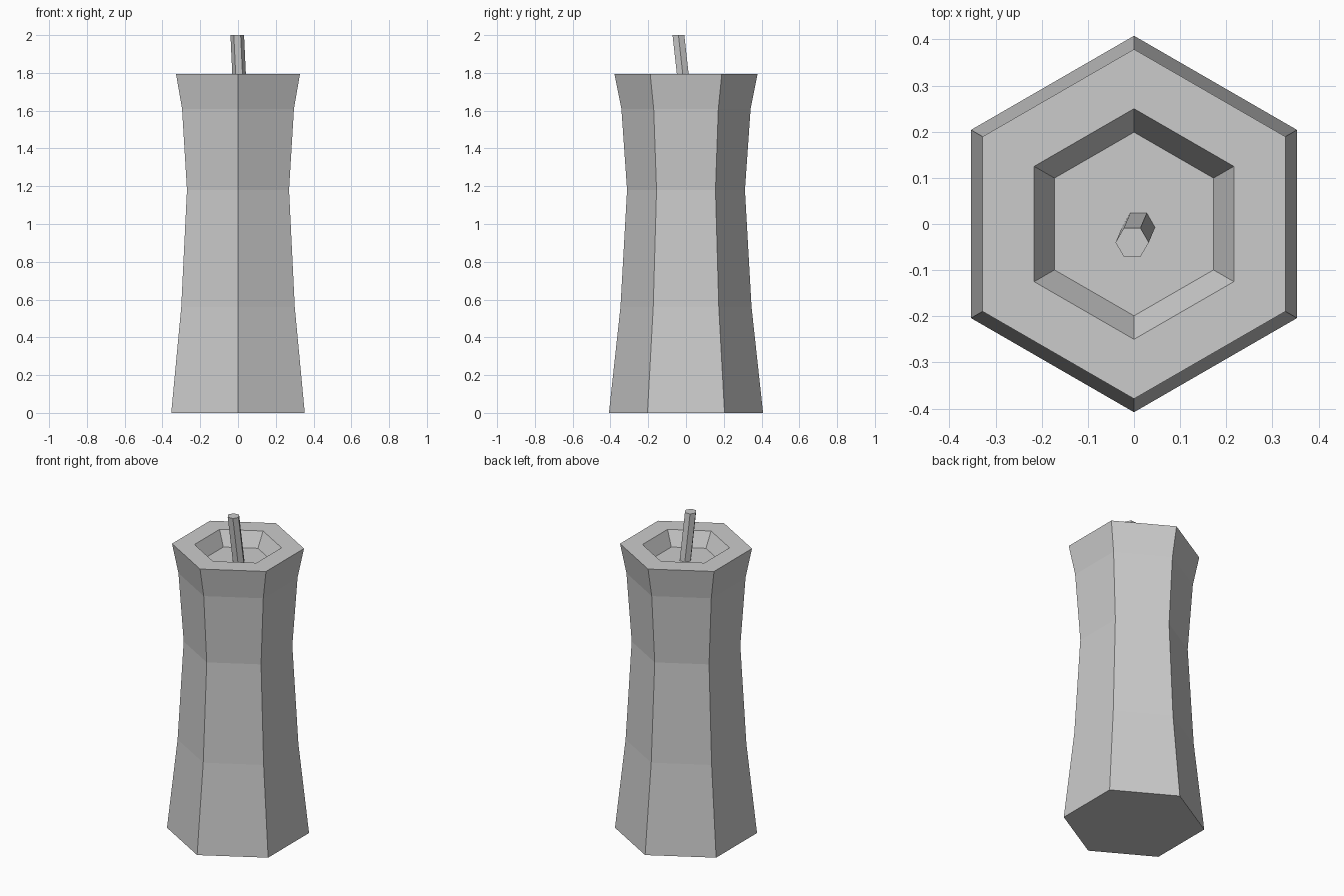
import bpy, bmesh
from math import sin, cos, pi

if "Cube" in bpy.data.objects:
    bpy.data.objects.remove(bpy.data.objects["Cube"])

SIDES = 6


def loft(name, rings, start_angle):
    """Stack hexagonal rings (x, y, z, radius), bridge them and cap both ends."""
    bm = bmesh.new()
    loops = []
    for x, y, z, r in rings:
        angles = [start_angle + 2 * pi * i / SIDES for i in range(SIDES)]
        loops.append([bm.verts.new((x + r * cos(a), y + r * sin(a), z)) for a in angles])
    for low, high in zip(loops, loops[1:]):
        for i in range(SIDES):
            j = (i + 1) % SIDES
            bm.faces.new((low[i], low[j], high[j], high[i]))
    bm.faces.new(loops[0][::-1])
    bm.faces.new(loops[-1])
    bmesh.ops.recalc_face_normals(bm, faces=bm.faces)
    mesh = bpy.data.meshes.new(name)
    bm.to_mesh(mesh)
    bm.free()
    obj = bpy.data.objects.new(name, mesh)
    bpy.context.collection.objects.link(obj)
    return obj


# Waisted candle body: outer wall, rim, then down into the melted hollow
profile = [(0.408, 0), (0.347, 0.56), (0.312, 1.18), (0.342, 1.61),
           (0.379, 1.795), (0.25, 1.795), (0.199, 1.705)]
loft("candle_body", [(0, 0, z, r) for r, z in profile], pi / 2)

# Leaning wick standing on the floor of the hollow
loft("wick", [(0.010, -0.007, 1.70, 0.036), (-0.004, -0.040, 2.0, 0.036)], 0)
